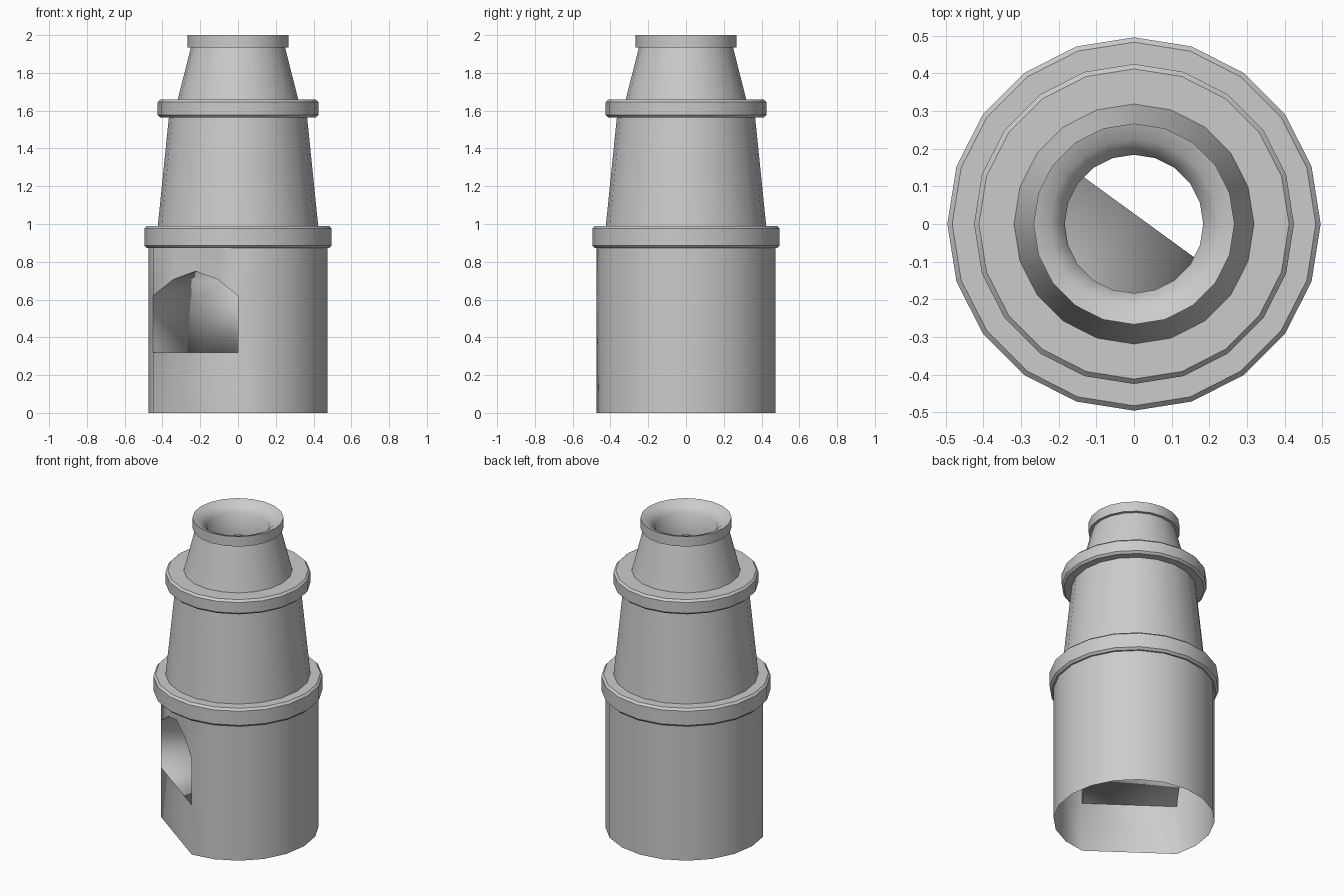
import bpy, bmesh
from math import sin, cos, radians
from mathutils import Vector

if "Cube" in bpy.data.objects:
    bpy.data.objects.remove(bpy.data.objects["Cube"])

SIDES = 20
BODY_R = 0.473


def finish(name, bm, angle, fix_normals=False):
    if fix_normals:
        bmesh.ops.recalc_face_normals(bm, faces=bm.faces)
    me = bpy.data.meshes.new(name)
    bm.to_mesh(me)
    bm.free()
    ob = bpy.data.objects.new(name, me)
    bpy.context.collection.objects.link(ob)
    bpy.ops.object.select_all(action='DESELECT')
    ob.select_set(True)
    bpy.context.view_layer.objects.active = ob
    bpy.ops.object.shade_smooth_by_angle(angle=radians(angle))
    return ob


def lathe(name, profile, angle=30):
    """Spin (radius, z) points, listed bottom to top along the outside."""
    bm = bmesh.new()
    rings = []
    for r, z in profile:
        rings.append([bm.verts.new((r * cos(radians(18 * i)), r * sin(radians(18 * i)), z))
                      for i in range(SIDES)])
    for a, b in zip(rings, rings[1:]):
        for i in range(SIDES):
            j = (i + 1) % SIDES
            bm.faces.new((a[i], a[j], b[j], b[i]))
    return finish(name, bm, angle)


def band(name, r, z0, z1, inner_bottom, inner_top, bevel=0.013):
    lathe(name, [(inner_bottom, z0), (r - bevel, z0), (r, z0 + bevel),
                 (r, z1 - bevel), (r - bevel, z1), (inner_top, z1)])


# Mouth outline: corners of the flat front and the arch heights
left = Vector((cos(radians(198)), sin(radians(198)), 0)) * BODY_R
right = Vector((0, -BODY_R, 0))
inward = Vector((cos(radians(54)), sin(radians(54)), 0))
SILL, TOP = 0.32, 0.88
ARCH = [(0, 0.62), (0.237, 0.706), (0.5, 0.75), (0.763, 0.706), (1, 0.62)]


def on_flat(t, z, depth=0):
    return left.lerp(right, t) + inward * depth + Vector((0, 0, z))


# Body: open round shell with one flat side
bm = bmesh.new()
cols = []
for i in range(17):
    a = radians(270 + 18 * i)
    cols.append([bm.verts.new((BODY_R * cos(a), BODY_R * sin(a), z))
                 for z in (0, SILL, 0.62, TOP)])
for a, b in zip(cols, cols[1:]):
    for k in range(3):
        bm.faces.new((a[k], b[k], b[k + 1], a[k + 1]))
L, R = cols[-1], cols[0]
bm.faces.new((L[0], R[0], R[1], L[1]))
low = [L[2]] + [bm.verts.new(on_flat(t, z)) for t, z in ARCH[1:-1]] + [R[2]]
high = [L[3]] + [bm.verts.new(on_flat(t, TOP)) for t, z in ARCH[1:-1]] + [R[3]]
for i in range(4):
    bm.faces.new((low[i], low[i + 1], high[i + 1], high[i]))
finish("body", bm, 50)

# Arched recess running in from the flat side, closed at the back
bm = bmesh.new()
outline = [(0, SILL)] + ARCH + [(1, SILL)]
front = [bm.verts.new(on_flat(t, z)) for t, z in outline]
back = [bm.verts.new(on_flat(t, z, 0.405)) for t, z in outline]
for i in range(len(outline)):
    j = (i + 1) % len(outline)
    bm.faces.new((front[i], front[j], back[j], back[i]))
bm.faces.new(back[::-1])
recess = finish("arched_recess", bm, 180)
recess.data.flip_normals()
# back wall should face out of the mouth
n = recess.data.polygons[-1].normal
if n.dot(inward) > 0:
    recess.data.flip_normals()

# Stacked bands and tapering flues
band("lower_band", 0.496, 0.873, 0.99, 0.465, 0.41)
lathe("middle_flue", [(0.425, 0.985), (0.365, 1.575)])
band("upper_band", 0.425, 1.565, 1.66, 0.355, 0.30)
lathe("top_flue", [(0.32, 1.655), (0.248, 1.94)])

# Collar with a funnel-shaped mouth
lathe("collar", [(0.24, 1.935), (0.267, 1.935), (0.267, 2.0)])
lathe("collar_mouth", [(0.267, 2.0), (0.225, 1.985), (0.184, 1.945), (0.184, 1.80)], 80)
